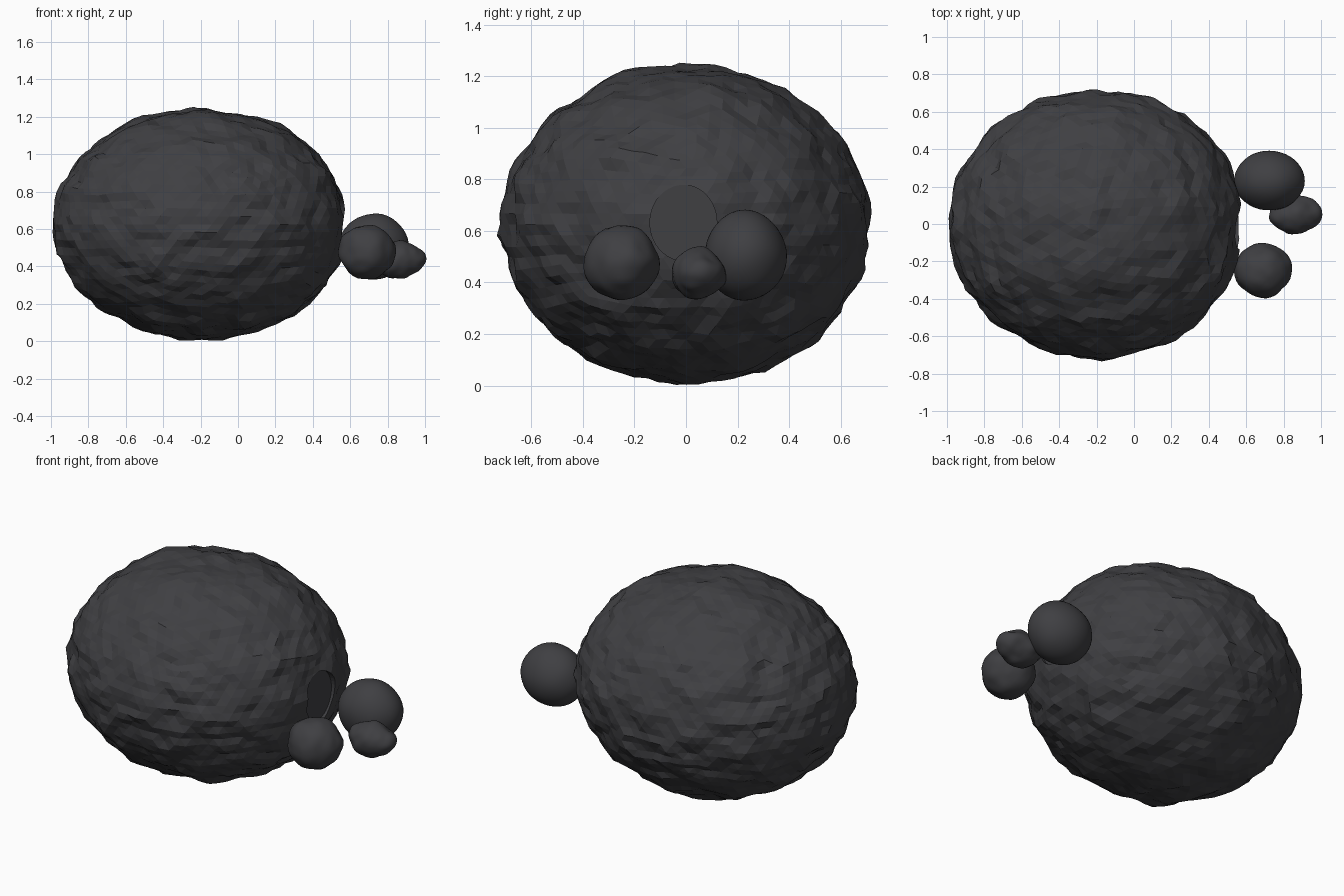
import bpy, bmesh, math
from mathutils import Vector, noise

if "Cube" in bpy.data.objects:
    bpy.data.objects.remove(bpy.data.objects["Cube"])

mat = bpy.data.materials.new("charcoal")
mat.diffuse_color = (0.05, 0.05, 0.055, 1)
mat.use_nodes = True
mat.node_tree.nodes["Principled BSDF"].inputs["Base Color"].default_value = mat.diffuse_color


def blob(name, centre, radii, subdiv, rough=0.0, freq=5.0, stretch=1.0, smooth=True):
    """Icosphere scaled to an ellipsoid, with optional rocky displacement."""
    bm = bmesh.new()
    bmesh.ops.create_icosphere(bm, subdivisions=subdiv, radius=1)
    for v in bm.verts:
        n = v.co.normalized()
        p = Vector((n.x * radii[0], n.y * radii[1], n.z * radii[2]))
        q = Vector((p.x, p.y, p.z * stretch)) * freq + Vector(centre)
        d = rough * (noise.noise(q) + 0.6 * noise.noise(q * 2.1))
        v.co = p + n * d
    me = bpy.data.meshes.new(name)
    bm.to_mesh(me)
    bm.free()
    ob = bpy.data.objects.new(name, me)
    bpy.context.collection.objects.link(ob)
    ob.location = centre
    me.materials.append(mat)
    me.polygons.foreach_set("use_smooth", [smooth] * len(me.polygons))
    return ob


# Rocky egg-shaped body, blunted at the +x end
body = blob("rock_body", (-0.2, 0, 0.625), (0.79, 0.713, 0.617), 5,
            rough=0.026, freq=6.0, stretch=1.7, smooth=False)
for v in body.data.vertices:
    if v.co.x > 0.68:
        v.co.x = 0.68 + (v.co.x - 0.68) * 0.85
    v.co.z = max(v.co.z, -0.622)

# Shallow round recess in the +x end
bpy.ops.mesh.primitive_cylinder_add(vertices=40, radius=1, depth=0.3,
                                    location=(0.69, -0.01, 0.632),
                                    rotation=(0, math.pi / 2, 0))
cutter = bpy.context.object
cutter.name = "recess_cutter"
cutter.scale = (0.147, 0.13, 1)
cutter.hide_render = True
cutter.hide_set(True)
cutter.data.materials.append(mat)
cut = body.modifiers.new("recess", 'BOOLEAN')
cut.operation = 'DIFFERENCE'
cut.object = cutter

# Smooth pebbles clustered on the end
blob("large_pebble", (0.725, 0.23, 0.505), (0.19, 0.16, 0.175), 4, rough=0.006, freq=4)
blob("medium_pebble", (0.69, -0.25, 0.477), (0.155, 0.145, 0.142), 4, rough=0.012, freq=8)
blob("small_pebble", (0.86, 0.047, 0.435), (0.14, 0.106, 0.095), 4, rough=0.014, freq=9)
